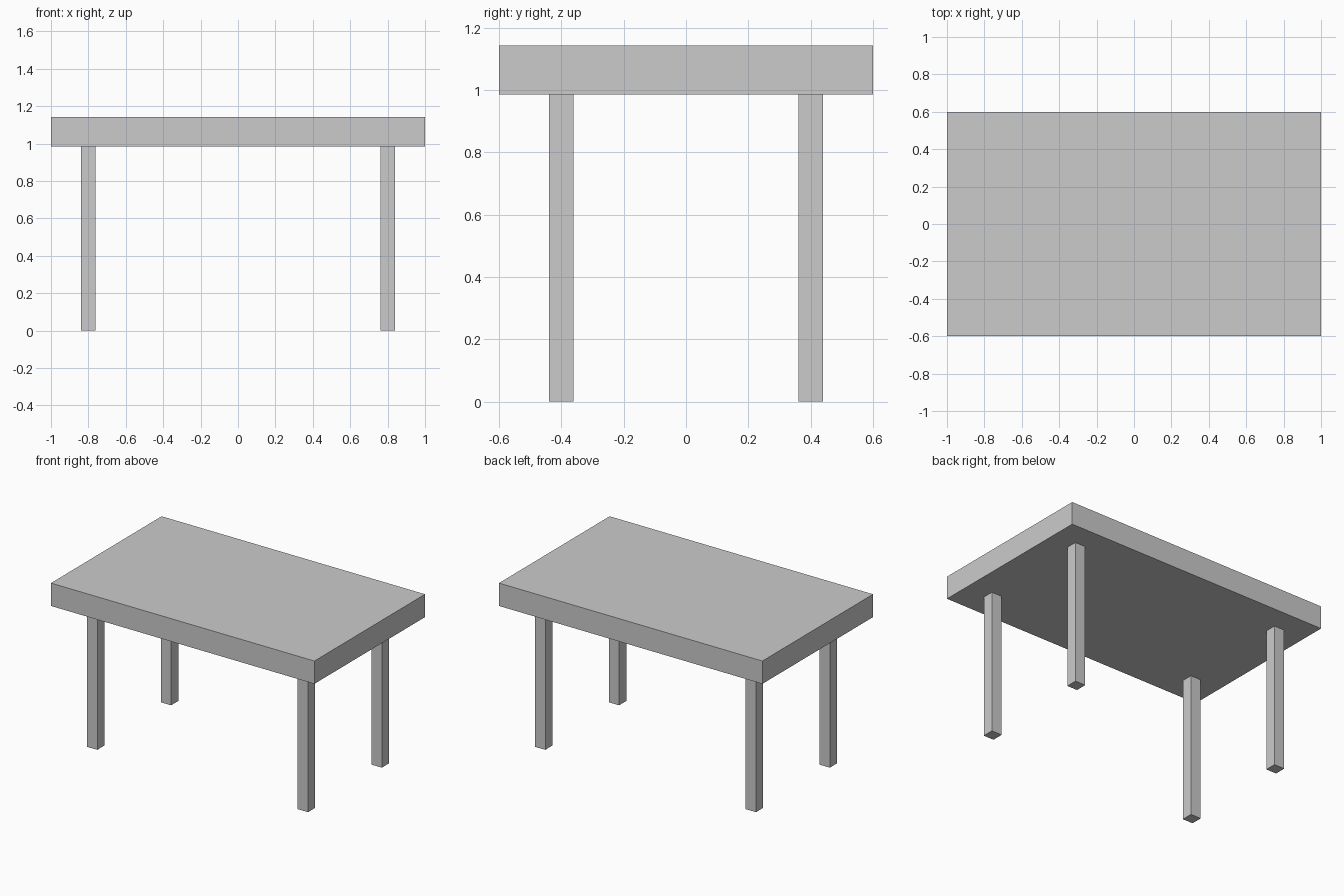
import bpy

if "Cube" in bpy.data.objects:
    bpy.data.objects.remove(bpy.data.objects["Cube"])


def box(name, center, size):
    bpy.ops.mesh.primitive_cube_add(size=1, location=center)
    obj = bpy.context.object
    obj.name = name
    obj.scale = size
    bpy.ops.object.transform_apply(location=False, rotation=False, scale=True)
    return obj


TOP_Z, UNDERSIDE_Z = 1.142, 0.985
LEG_WIDTH = 0.078

# Thick rectangular tabletop
box("tabletop", (0, 0, (TOP_Z + UNDERSIDE_Z) / 2), (2.0, 1.2, TOP_Z - UNDERSIDE_Z))

# Four square legs, inset from the corners
for y, depth_name in ((-0.4, "front"), (0.4, "back")):
    for x, side_name in ((-0.8, "left"), (0.8, "right")):
        box(f"{depth_name}_{side_name}_leg", (x, y, UNDERSIDE_Z / 2),
            (LEG_WIDTH, LEG_WIDTH, UNDERSIDE_Z))
